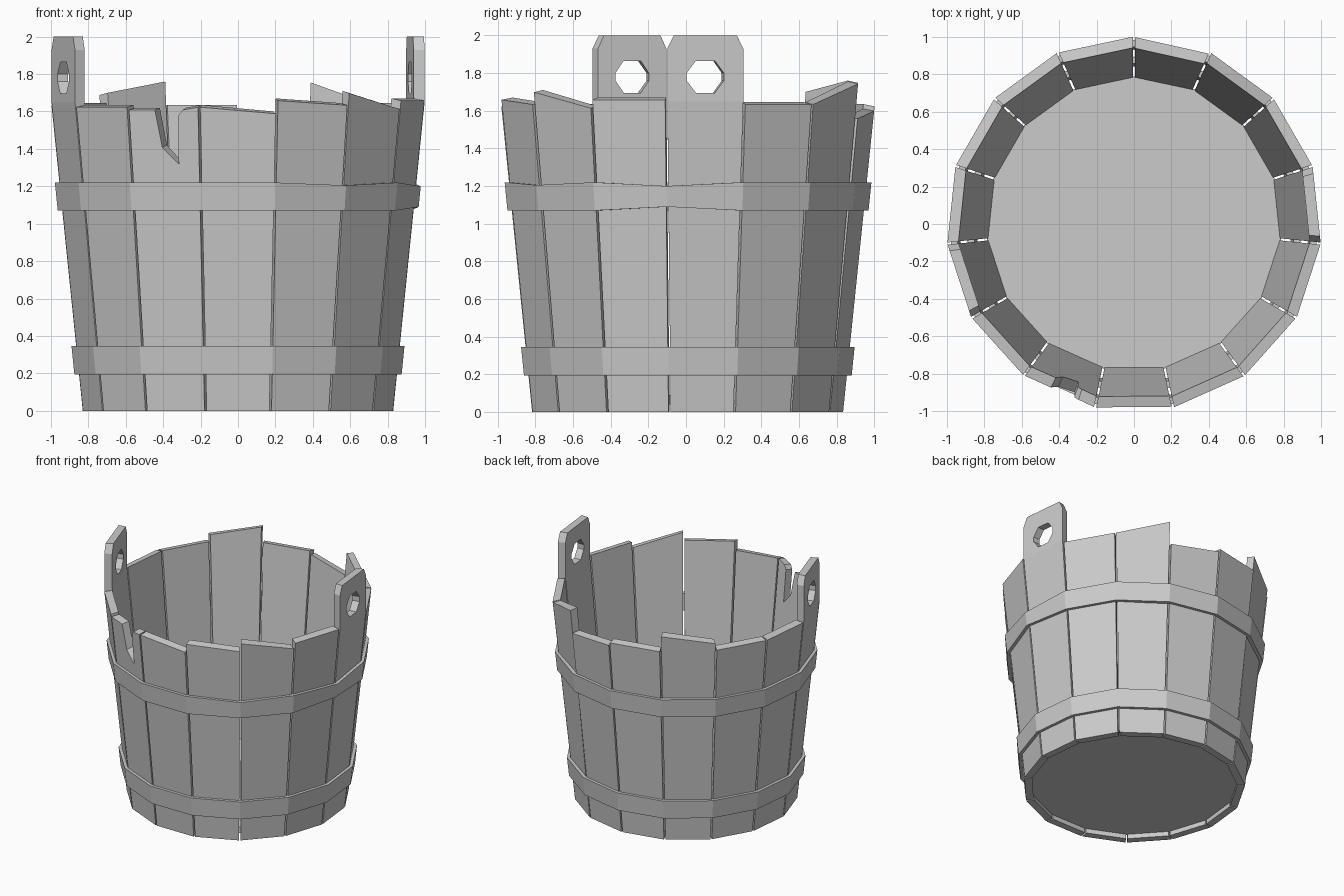
import bpy, bmesh
from math import cos, sin, tan, radians

if "Cube" in bpy.data.objects:
    bpy.data.objects.remove(bpy.data.objects["Cube"])

N = 15                      # staves around the bucket
HALF = radians(180 / N)
THICK = 0.058
GAP = 0.006
BEND = 1.65                 # handles turn vertical above this height


def apothem(z):
    return 0.817 + 0.1 * min(z, BEND) if z < BEND else 0.982


def finish(bm, name):
    bmesh.ops.recalc_face_normals(bm, faces=bm.faces)
    me = bpy.data.meshes.new(name)
    bm.to_mesh(me)
    bm.free()
    ob = bpy.data.objects.new(name, me)
    bpy.context.collection.objects.link(ob)
    return ob


def stave(name, angle, outlines, drop):
    """Outlines are (t, z) polygons, t = -1..1 across the stave; wrapped onto the tapered wall."""
    bm = bmesh.new()
    for pts in outlines:
        bm.faces.new([bm.verts.new((t, 0, z)) for t, z in pts])
    bmesh.ops.remove_doubles(bm, verts=bm.verts, dist=1e-4)
    ext = bmesh.ops.extrude_face_region(bm, geom=bm.faces[:], use_keep_orig=True)
    inner = {g for g in ext["geom"] if isinstance(g, bmesh.types.BMVert)}
    for v in bm.verts:
        t, z = v.co.x, v.co.z
        r = apothem(z) - (THICK if v in inner else 0)
        u = t * (r * tan(HALF) - GAP)
        if v not in inner and z > 1.2:
            z -= drop
        v.co = (r * cos(angle) - u * sin(angle), r * sin(angle) + u * cos(angle), z)
    return finish(bm, name)


def handle_outlines():
    c = 1.78
    hole = [(0, c - .085), (-.25, c - .085), (-.49, c - .02),
            (-.49, c + .02), (-.25, c + .085), (0, c + .085)]
    left = [(0, BEND)] + hole + [(0, 2), (-.83, 2), (-1, 1.93), (-1, BEND)]
    right = [(-t, z) for t, z in left]
    lower = [(-1, 0), (1, 0), (1, BEND), (0, BEND), (-1, BEND)]
    return [lower, left, right[::-1]]


# Stave tops: heights at the left and right edge seen from outside, None = handle
tops = [(1.635, 1.60), (1.67, 1.645), (1.71, 1.625), (1.67, 1.67), None,
        (1.645, 1.645), (1.645, 1.755), (1.57, 1.61), (1.635, 1.635), (1.76, 1.70),
        (1.645, 1.645), (1.645, 1.645), None, (1.635, 1.635), (1.62, 1.635)]
notch = [(.55, 1.62), (.42, 1.59), (.39, 1.33), (-.08, 1.42), (-.25, 1.62)]

for i, top in enumerate(tops):
    angle = radians(-90) + i * 2 * HALF
    if top is None:
        stave(f"handle_stave_{i}", angle, handle_outlines(), 0)
    else:
        crack = notch if i == N - 1 else []
        outline = [(-1, 0), (1, 0), (1, top[1])] + crack + [(-1, top[0])]
        stave(f"{'broken_' if crack else ''}stave_{i}", angle, [outline], 0.012)


def hoop(name, z0, z1, dips={}):
    """Closed band with one corner at each joint between staves."""
    bm = bmesh.new()
    rings = []
    for i in range(N):
        a = radians(-78) + i * 2 * HALF
        lo, hi = dips.get(i, (z0, z1))
        ring = []
        for z, off in ((lo, .024), (hi, .024), (hi, -.012), (lo, -.012)):
            r = (apothem(z) + off) / cos(HALF)
            ring.append(bm.verts.new((r * cos(a), r * sin(a), z)))
        rings.append(ring)
    for i in range(N):
        p, q = rings[i], rings[(i + 1) % N]
        for k in range(4):
            m = (k + 1) % 4
            bm.faces.new((p[k], q[k], q[m], p[m]))
    return finish(bm, name)


hoop("lower_hoop", 0.195, 0.345)
hoop("upper_hoop", 1.07, 1.22, {1: (1.07, 1.205), 3: (1.09, 1.20)})

# Floor board, set slightly above the bottom rim
bm = bmesh.new()
floor = bm.faces.new([bm.verts.new((.79 * cos(a), .79 * sin(a), .04))
                      for a in (radians(-78) + i * 2 * HALF for i in range(N))])
ext = bmesh.ops.extrude_face_region(bm, geom=[floor], use_keep_orig=True)
bmesh.ops.translate(bm, vec=(0, 0, .05),
                    verts=[g for g in ext["geom"] if isinstance(g, bmesh.types.BMVert)])
finish(bm, "bucket_floor")
